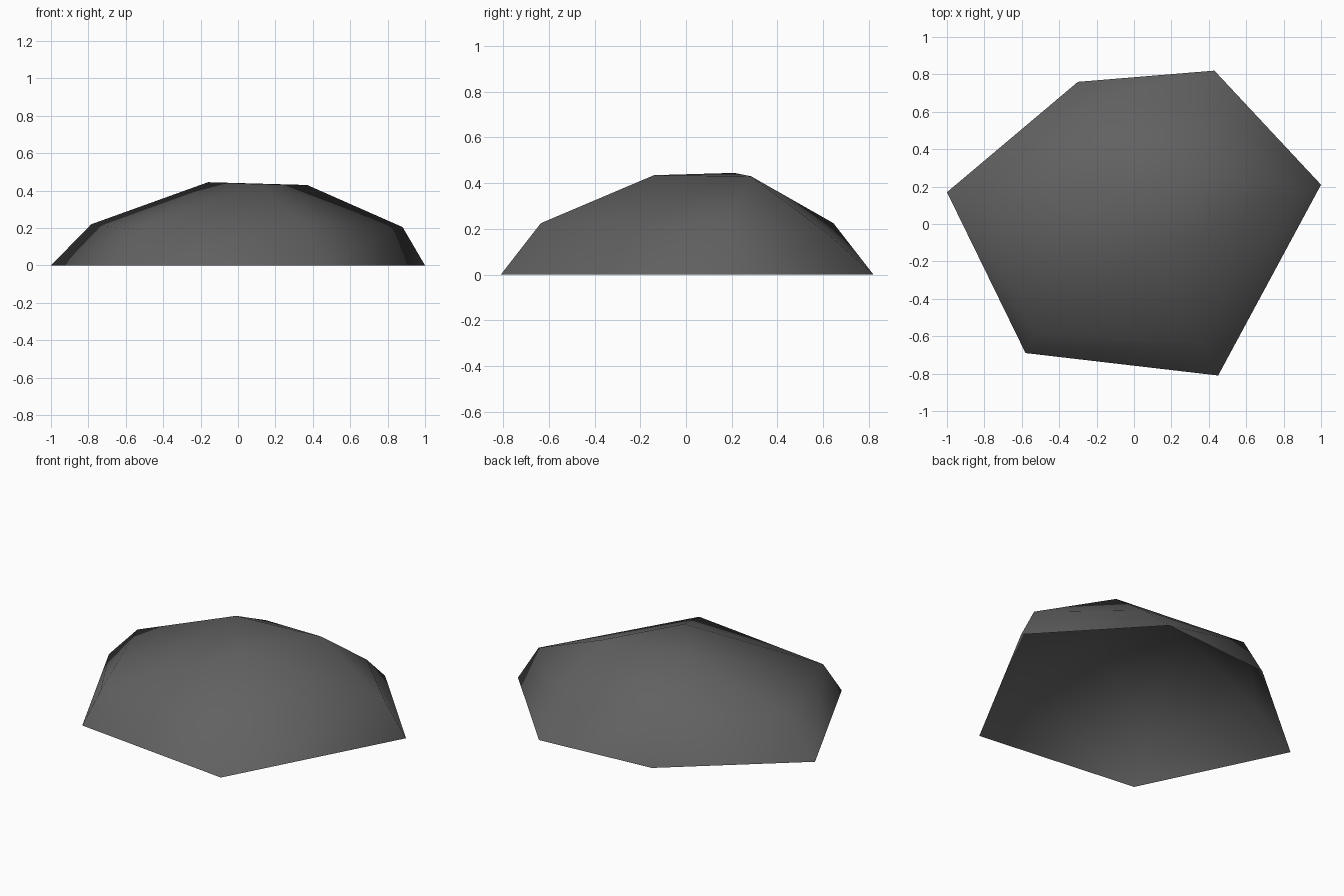
import bpy
import bmesh

old = bpy.data.objects.get("Cube")
if old:
    bpy.data.objects.remove(old, do_unlink=True)

# Dark grey stone
stone = bpy.data.materials.new("dark_grey_stone")
stone.use_nodes = True
colour = (0.12, 0.12, 0.12, 1.0)
stone.diffuse_color = colour
bsdf = next(n for n in stone.node_tree.nodes if n.type == 'BSDF_PRINCIPLED')
bsdf.inputs["Base Color"].default_value = colour
bsdf.inputs["Roughness"].default_value = 0.9

# Ground outline, shoulder and crown of the rock, each counter-clockwise
outline = [(-1, .17, 0), (-.58, -.69, 0), (.45, -.81, 0),
           (1, .21, 0), (.43, .82, 0), (-.30, .76, 0)]
shoulder = [(-.785, .14, .22), (-.53, -.58, .19), (.355, -.635, .225),
            (.88, .18, .205), (.445, .62, .18), (-.26, .645, .225)]
crown = [(-.16, .21, .445), (.11, -.14, .435), (.37, .285, .43)]

bm = bmesh.new()
base, mid, top = [[bm.verts.new(p) for p in ring]
                  for ring in (outline, shoulder, crown)]

# Steep lower sides, open underneath
for i in range(6):
    j = (i + 1) % 6
    bm.faces.new((base[i], base[j], mid[j], mid[i]))

# Upper slopes: a four-sided face and a triangle for each crown corner
for k in range(3):
    n = (k + 1) % 3
    a, b, c = mid[2 * k], mid[2 * k + 1], mid[(2 * k + 2) % 6]
    bm.faces.new((a, b, top[n], top[k]))
    bm.faces.new((b, c, top[n]))
bm.faces.new(top)

bmesh.ops.triangulate(bm, faces=bm.faces[:])
bmesh.ops.recalc_face_normals(bm, faces=bm.faces[:])
if sum(f.normal.z for f in bm.faces) < 0:
    bmesh.ops.reverse_faces(bm, faces=bm.faces[:])
for f in bm.faces:
    f.smooth = True

mesh = bpy.data.meshes.new("rock")
bm.to_mesh(mesh)
bm.free()
mesh.materials.append(stone)
rock = bpy.data.objects.new("rock", mesh)
bpy.context.collection.objects.link(rock)
